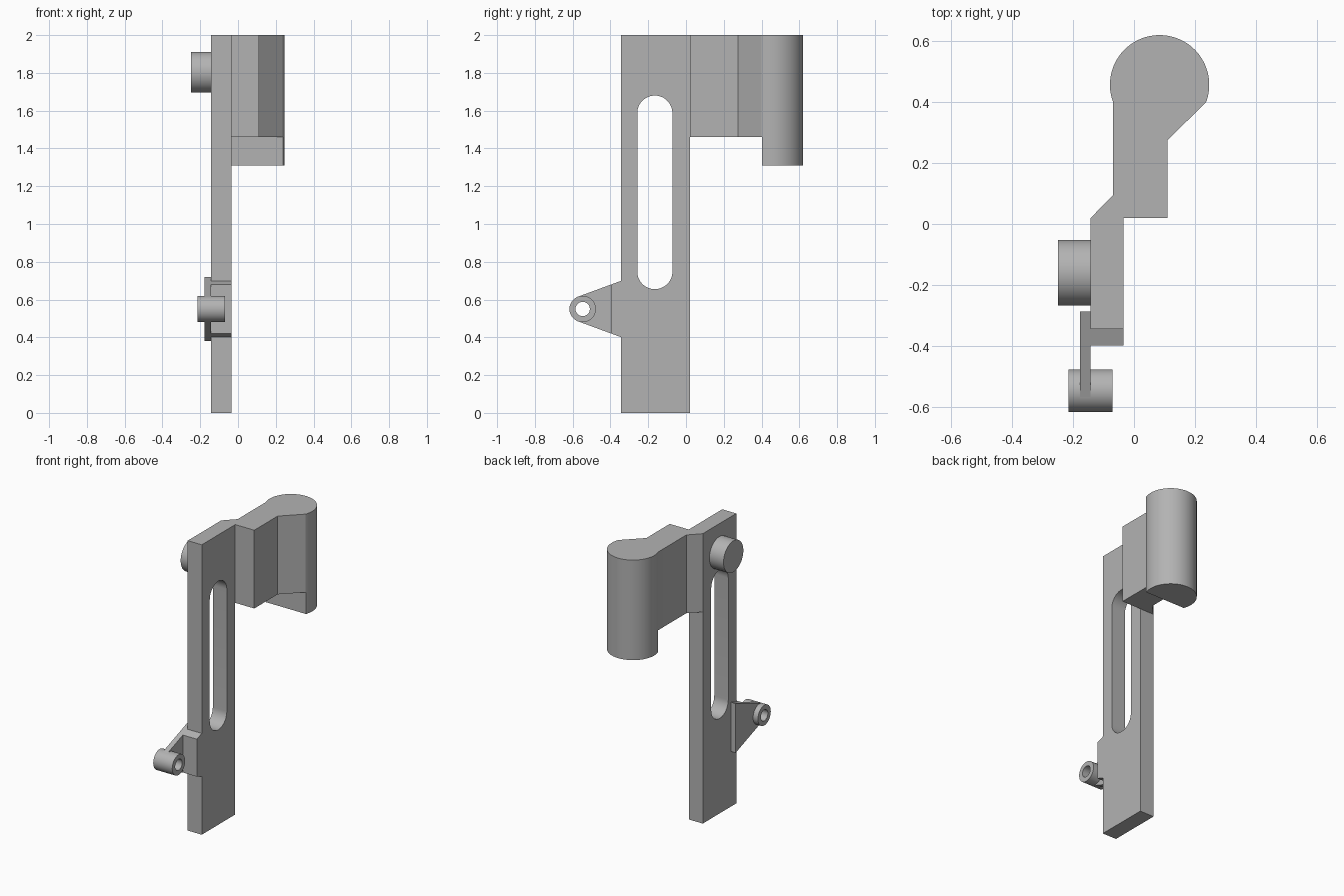
import bpy, bmesh, math

if "Cube" in bpy.data.objects:
    bpy.data.objects.remove(bpy.data.objects["Cube"], do_unlink=True)

# Single flat colour
grey = bpy.data.materials.new("plain_grey")
grey.use_nodes = True
GREY = (0.45, 0.45, 0.45, 1)
grey.diffuse_color = GREY
grey.node_tree.nodes["Principled BSDF"].inputs["Base Color"].default_value = GREY


def arc(cx, cy, r, start, end, steps):
    """Points along an arc, angles in degrees."""
    angles = [math.radians(start + (end - start) * i / steps) for i in range(steps + 1)]
    return [(cx + r * math.cos(a), cy + r * math.sin(a)) for a in angles]


def prism(name, outline, low, high, axis):
    """Extrude an outline along z (outline in x, y) or x (outline in y, z)."""
    bm = bmesh.new()
    place = (lambda p: (p[0], p[1], low)) if axis == "z" else (lambda p: (low, p[0], p[1]))
    face = bm.faces.new([bm.verts.new(place(p)) for p in outline])
    top = bmesh.ops.extrude_face_region(bm, geom=[face])["geom"]
    depth = high - low
    shift = (0, 0, depth) if axis == "z" else (depth, 0, 0)
    bmesh.ops.translate(bm, vec=shift, verts=[v for v in top if isinstance(v, bmesh.types.BMVert)])
    bmesh.ops.recalc_face_normals(bm, faces=bm.faces)
    mesh = bpy.data.meshes.new(name)
    bm.to_mesh(mesh)
    bm.free()
    mesh.materials.append(grey)
    ob = bpy.data.objects.new(name, mesh)
    bpy.context.collection.objects.link(ob)
    return ob


def disc(name, y, z, r, low, high):
    return prism(name, arc(y, z, r, 0, 354, 59), low, high, "x")


def cut(ob, cutter):
    """Subtract the cutter and apply the result."""
    mod = ob.modifiers.new("cut", "BOOLEAN")
    mod.operation = "DIFFERENCE"
    mod.solver = "EXACT"
    mod.object = cutter
    bpy.context.view_layer.objects.active = ob
    bpy.ops.object.modifier_apply(modifier=mod.name)


def rect(a0, b0, a1, b1):
    return [(a0, b0), (a1, b0), (a1, b1), (a0, b1)]


# Upright plate with a long rounded slot
plate = prism("slotted_plate", rect(-0.345, 0, 0.02, 2), -0.142, -0.035, "x")
slot = prism("slot_cutter",
             arc(-0.165, 1.587, 0.093, 0, 180, 24) + arc(-0.165, 0.748, 0.093, 180, 360, 24),
             -0.3, 0.2, "x")
cut(plate, slot)

# Offset arm ending in a round grip, which hangs lower than the arm
outline = [(-0.142, 0.02), (-0.035, 0.02), (0.11, 0.02), (0.11, 0.275)]
outline += arc(0.084, 0.457, 0.163, -20.5, 200.5, 64)
outline += [(-0.069, 0.095)]
grip = prism("offset_grip", outline, 1.31, 2, "z")
step = prism("step_cutter", rect(-0.4, -0.2, 0.5, 0.402), 1.1, 1.46, "z")
cut(grip, step)

# Round peg on the side of the plate
peg = disc("side_peg", -0.16, 1.803, 0.108, -0.25, -0.142)

# Tapered bracket: side web and a mounting block on the front edge
BY, BZ = -0.547, 0.55
tip = (-0.57, 0.066)
root = (-0.287, 0.17)


def half_height(y):
    return tip[1] + (root[1] - tip[1]) * (y - tip[0]) / (root[0] - tip[0])


def taper(y0, y1):
    h0, h1 = half_height(y0), half_height(y1)
    return [(y0, BZ - h0), (y1, BZ - h1), (y1, BZ + h1), (y0, BZ + h0)]


web = prism("bracket_web", taper(tip[0], root[0]), -0.178, -0.142, "x")
block = prism("bracket_block", taper(-0.398, -0.345), -0.142, -0.035, "x")

# Hollow barrel at the end of the bracket
barrel = disc("bracket_barrel", BY, BZ, 0.07, -0.215, -0.07)
bore = disc("bore_cutter", BY, BZ, 0.038, -0.4, 0.2)
cut(web, bore)
cut(barrel, bore)

for helper in (slot, step, bore):
    bpy.data.objects.remove(helper, do_unlink=True)

# Smooth the round faces, keep hard edges crisp
bpy.ops.object.select_all(action="DESELECT")
for ob in (plate, grip, peg, web, block, barrel):
    ob.select_set(True)
bpy.context.view_layer.objects.active = plate
bpy.ops.object.shade_smooth_by_angle(angle=math.radians(25))
